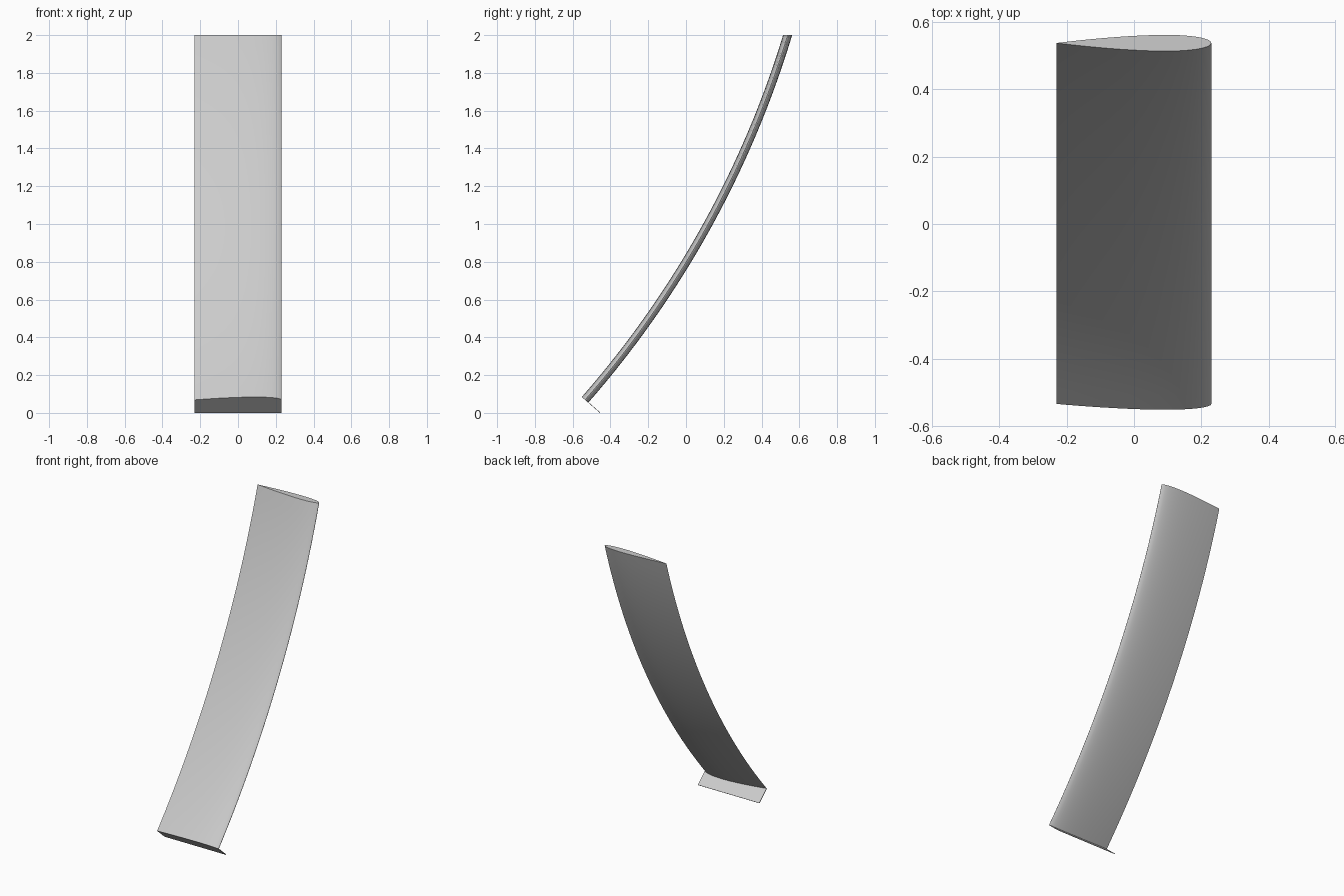
import bpy
import bmesh
from math import asin, cos, sin, pi, radians, sqrt

if "Cube" in bpy.data.objects:
    bpy.data.objects.remove(bpy.data.objects["Cube"], do_unlink=True)

CHORD, THICKNESS = 0.46, 0.1       # section width and thickness ratio
RADIUS = 5.25                      # bend of the blade's centre line
CENTRE_Y, CENTRE_Z = -4.485, 3.527
START = radians(41.2)              # lean from vertical at the foot
TOP = 2.0
STEPS, SPANS = 20, 32

grey = bpy.data.materials.new("light_grey")
grey.use_nodes = True
colour = (0.6, 0.6, 0.6, 1)
grey.diffuse_color = colour
grey.node_tree.nodes["Principled BSDF"].inputs["Base Color"].default_value = colour


def half_thickness(c):
    """Half thickness of a symmetric airfoil at fraction c from its nose."""
    return 5 * THICKNESS * CHORD * (0.2969 * sqrt(c) - 0.126 * c - 0.3516 * c**2
                                    + 0.2843 * c**3 - 0.1036 * c**4)


def bent(x, offset, angle):
    """Point on the bent blade, offset outward from its centre line."""
    r = RADIUS + offset
    return (x, CENTRE_Y + r * cos(angle), CENTRE_Z - r * sin(angle))


def finish(name, bm):
    bmesh.ops.recalc_face_normals(bm, faces=bm.faces)
    mesh = bpy.data.meshes.new(name)
    bm.to_mesh(mesh)
    bm.free()
    mesh.materials.append(grey)
    obj = bpy.data.objects.new(name, mesh)
    bpy.context.collection.objects.link(obj)
    return obj


# Airfoil section: front side from tail to nose, then back side to the tail
fractions = [(1 + cos(pi * i / STEPS)) / 2 for i in range(STEPS + 1)]
front = [(CHORD * (0.5 - c), -half_thickness(c)) for c in fractions]
front[0], front[-1] = (-CHORD / 2, 0), (CHORD / 2, 0)
section = front + [(x, -t) for x, t in reversed(front[1:-1])]

# Blade swept along the arc, square at the foot and cut level at the top
bm = bmesh.new()
rings = []
for s in range(SPANS + 1):
    ring = []
    for x, t in section:
        end = asin((CENTRE_Z - TOP) / (RADIUS + t))
        ring.append(bm.verts.new(bent(x, t, START + (end - START) * s / SPANS)))
    rings.append(ring)
n = len(section)
for a, b in zip(rings, rings[1:]):
    for i in range(n):
        j = (i + 1) % n
        bm.faces.new((a[i], a[j], b[j], b[i]))
bm.faces.new(rings[0])
bm.faces.new(rings[-1])
blade = finish("blade", bm)

# Thin foot plate: follows the blade's front curve, straight along the floor
lip = (CENTRE_Z / sin(START)) - RADIUS
outline = front + [(CHORD / 2, lip), (-CHORD / 2, lip)]
bm = bmesh.new()
layers = [[bm.verts.new(bent(x, t, START - turn)) for x, t in outline]
          for turn in (0, 0.0006)]
for layer in layers:
    bm.faces.new(layer)
for i in range(len(outline)):
    j = (i + 1) % len(outline)
    bm.faces.new((layers[0][i], layers[0][j], layers[1][j], layers[1][i]))
finish("foot_plate", bm)

# Smooth sides with crisp end and tail edges
bpy.ops.object.select_all(action="DESELECT")
blade.select_set(True)
bpy.context.view_layer.objects.active = blade
bpy.ops.object.shade_smooth_by_angle(angle=radians(30))
